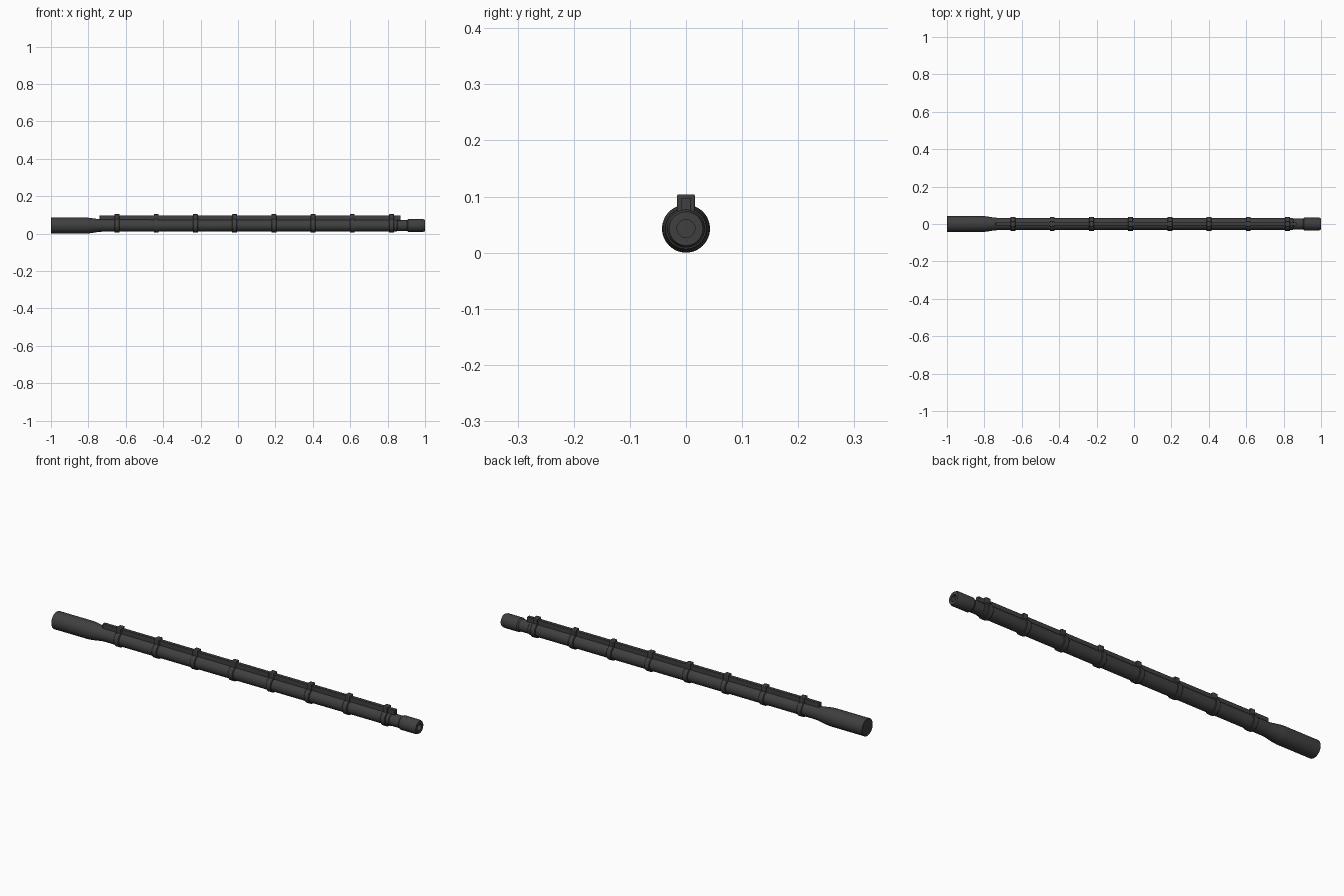
import bpy, bmesh, math
from mathutils import Matrix

if "Cube" in bpy.data.objects:
    bpy.data.objects.remove(bpy.data.objects["Cube"])

AXIS_Z = 0.0427  # height of the tube axis

gunmetal = bpy.data.materials.new("dark_metal")
gunmetal.diffuse_color = (0.05, 0.05, 0.05, 1)
gunmetal.use_nodes = True
gunmetal.node_tree.nodes["Principled BSDF"].inputs["Base Color"].default_value = gunmetal.diffuse_color


def finish(name, bm, bevel=0.0):
    bmesh.ops.recalc_face_normals(bm, faces=bm.faces)
    me = bpy.data.meshes.new(name)
    bm.to_mesh(me)
    bm.free()
    me.materials.append(gunmetal)
    ob = bpy.data.objects.new(name, me)
    bpy.context.collection.objects.link(ob)
    if bevel:
        mod = ob.modifiers.new("bevel", "BEVEL")
        mod.width = bevel
        mod.segments = 2
    bpy.context.view_layer.objects.active = ob
    ob.select_set(True)
    bpy.ops.object.shade_smooth_by_angle(angle=math.radians(30))
    ob.select_set(False)
    return ob


def lathe(name, profile, closed=False, sides=48):
    """Spin (x, radius) points round the tube axis."""
    bm = bmesh.new()
    pts = [bm.verts.new((x, 0, AXIS_Z + r)) for x, r in profile]
    pairs = list(zip(pts, pts[1:])) + ([(pts[-1], pts[0])] if closed else [])
    edges = [bm.edges.new(p) for p in pairs]
    bmesh.ops.spin(bm, geom=pts + edges, cent=(0, 0, AXIS_Z), axis=(1, 0, 0),
                   angle=math.tau, steps=sides, use_merge=True)
    bmesh.ops.remove_doubles(bm, verts=bm.verts, dist=1e-5)
    return finish(name, bm)


def box(name, x0, x1, half_y, z0, z1, bevel=0.0):
    bm = bmesh.new()
    bmesh.ops.create_cube(bm, size=1, matrix=Matrix.Translation(
        ((x0 + x1) / 2, 0, (z0 + z1) / 2)) @ Matrix.Diagonal((x1 - x0, 2 * half_y, z1 - z0, 1)))
    return finish(name, bm, bevel)


# Tube: thick breech, taper, slim body
lathe("tube", [(-1, 0), (-1, 0.041), (-0.998, 0.0427), (-0.81, 0.0427), (-0.79, 0.041),
               (-0.745, 0.034), (-0.72, 0.0325), (0.85, 0.0315), (0.853, 0.029),
               (0.89, 0.029), (0.89, 0)])

# Muzzle collar with an open bore
lathe("muzzle", [(0.885, 0), (0.885, 0.029), (0.903, 0.029), (0.910, 0.034),
                 (0.990, 0.034), (1, 0.030), (1, 0.016), (0.93, 0.016), (0.93, 0)])

# Rail along the top
box("top_rail", -0.74, 0.87, 0.009, 0.071, 0.097, 0.002)

# Clamps: a band round the tube and a block over the rail
for i in range(8):
    x = -0.647 + i * 0.2097
    lathe(f"clamp_band_{i + 1}", [(x - 0.013, 0.028), (x - 0.013, 0.036), (x - 0.011, 0.0375),
                                  (x + 0.011, 0.0375), (x + 0.013, 0.036), (x + 0.013, 0.028)], True)
    box(f"clamp_block_{i + 1}", x - 0.013, x + 0.013, 0.016, 0.070, 0.104, 0.003)
